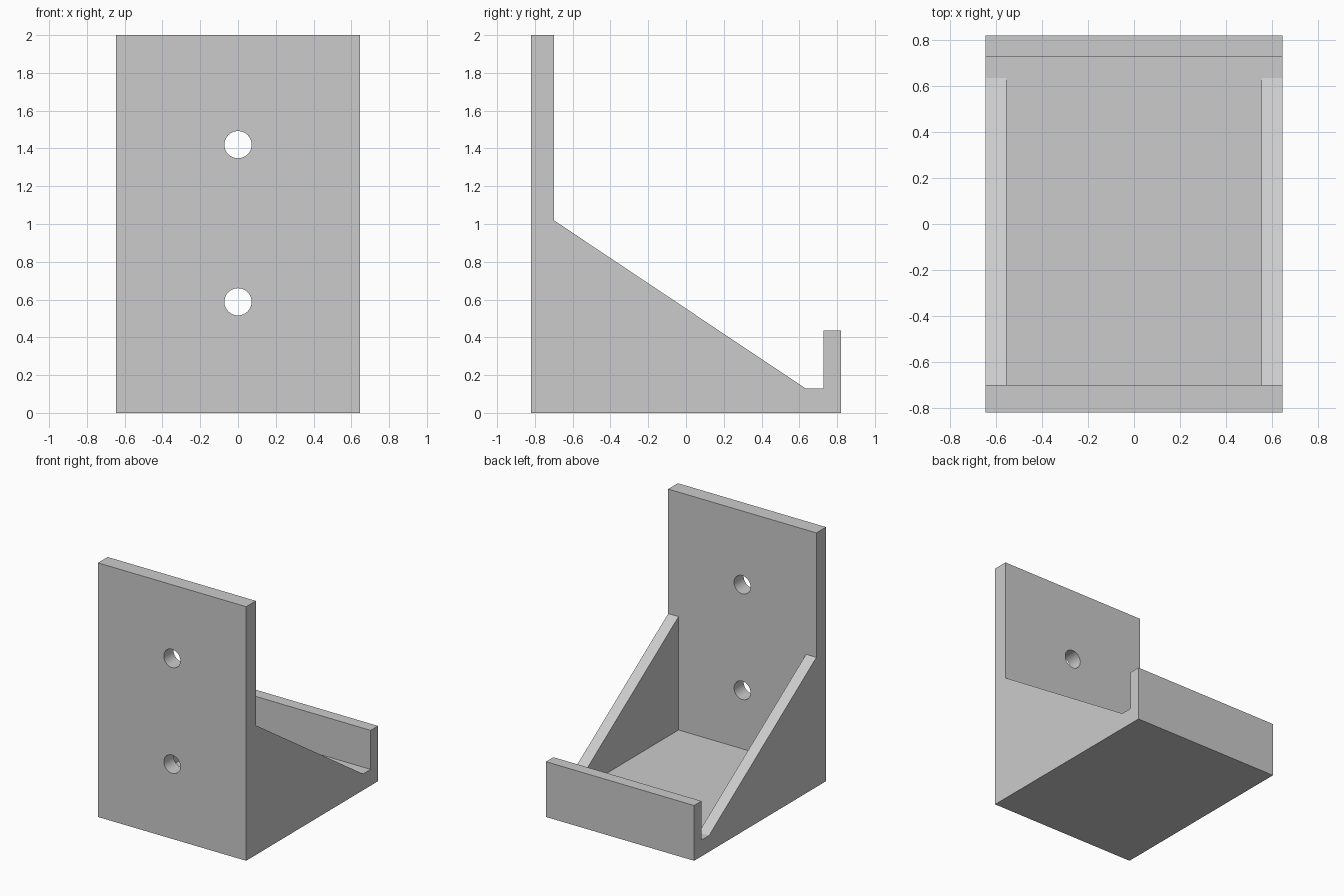
import bpy, bmesh, math
from mathutils import Matrix

cube = bpy.data.objects.get("Cube")
if cube:
    bpy.data.objects.remove(cube, do_unlink=True)

W, D, H = 0.645, 0.82, 2.0         # half width, half depth, height
FLOOR, WALL = 0.128, 0.09          # floor and side wall thickness
PLATE_Y, LIP_Y = -0.70, 0.728      # inner faces of back plate and lip

grey = bpy.data.materials.new("plain grey")
grey.use_nodes = True
COLOR = (0.6, 0.6, 0.6, 1)
grey.diffuse_color = COLOR
grey.node_tree.nodes["Principled BSDF"].inputs["Base Color"].default_value = COLOR


def make_object(name, bm):
    bmesh.ops.recalc_face_normals(bm, faces=bm.faces)
    mesh = bpy.data.meshes.new(name)
    bm.to_mesh(mesh)
    bm.free()
    mesh.materials.append(grey)
    obj = bpy.data.objects.new(name, mesh)
    bpy.context.collection.objects.link(obj)
    return obj


def extrude_profile(name, profile, x0, x1):
    """Extrude a (y, z) outline along x."""
    bm = bmesh.new()
    face = bm.faces.new([bm.verts.new((x0, y, z)) for y, z in profile])
    result = bmesh.ops.extrude_face_region(bm, geom=[face])
    verts = [v for v in result["geom"] if isinstance(v, bmesh.types.BMVert)]
    bmesh.ops.translate(bm, verts=verts, vec=(x1 - x0, 0, 0))
    return make_object(name, bm)


def combine(target, tool, operation):
    mod = target.modifiers.new(operation.title(), 'BOOLEAN')
    mod.operation, mod.object, mod.solver = operation, tool, 'EXACT'
    bpy.context.view_layer.objects.active = target
    bpy.ops.object.modifier_apply(modifier=mod.name)
    bpy.data.objects.remove(tool, do_unlink=True)


# Tall mounting plate, floor and low lip in one outline
bracket = extrude_profile("shelf_bracket", [
    (-D, 0), (D, 0), (D, 0.435), (LIP_Y, 0.435), (LIP_Y, FLOOR),
    (PLATE_Y, FLOOR), (PLATE_Y, H), (-D, H)], -W, W)

# Sloping side walls, sunk into the plate and floor before joining
for side in (-1, 1):
    wall = extrude_profile("side_wall", [
        (PLATE_Y - 0.05, FLOOR - 0.05), (0.635, FLOOR - 0.05), (0.635, FLOOR),
        (PLATE_Y, 1.02), (PLATE_Y - 0.05, 1.02)],
        side * (W - WALL), side * W)
    combine(bracket, wall, 'UNION')

# Screw holes through the mounting plate
for z in (0.588, 1.42):
    bm = bmesh.new()
    bmesh.ops.create_cone(
        bm, cap_ends=True, segments=48, radius1=0.072, radius2=0.072, depth=0.4,
        matrix=Matrix.Translation((0, -0.76, z)) @ Matrix.Rotation(math.pi / 2, 4, 'X'))
    hole = make_object("hole_cutter", bm)
    hole.hide_render = True
    combine(bracket, hole, 'DIFFERENCE')

# Smooth the hole walls, keep the plate edges crisp
bpy.ops.object.select_all(action='DESELECT')
bracket.select_set(True)
bpy.context.view_layer.objects.active = bracket
bpy.ops.object.shade_smooth_by_angle(angle=math.radians(30))
